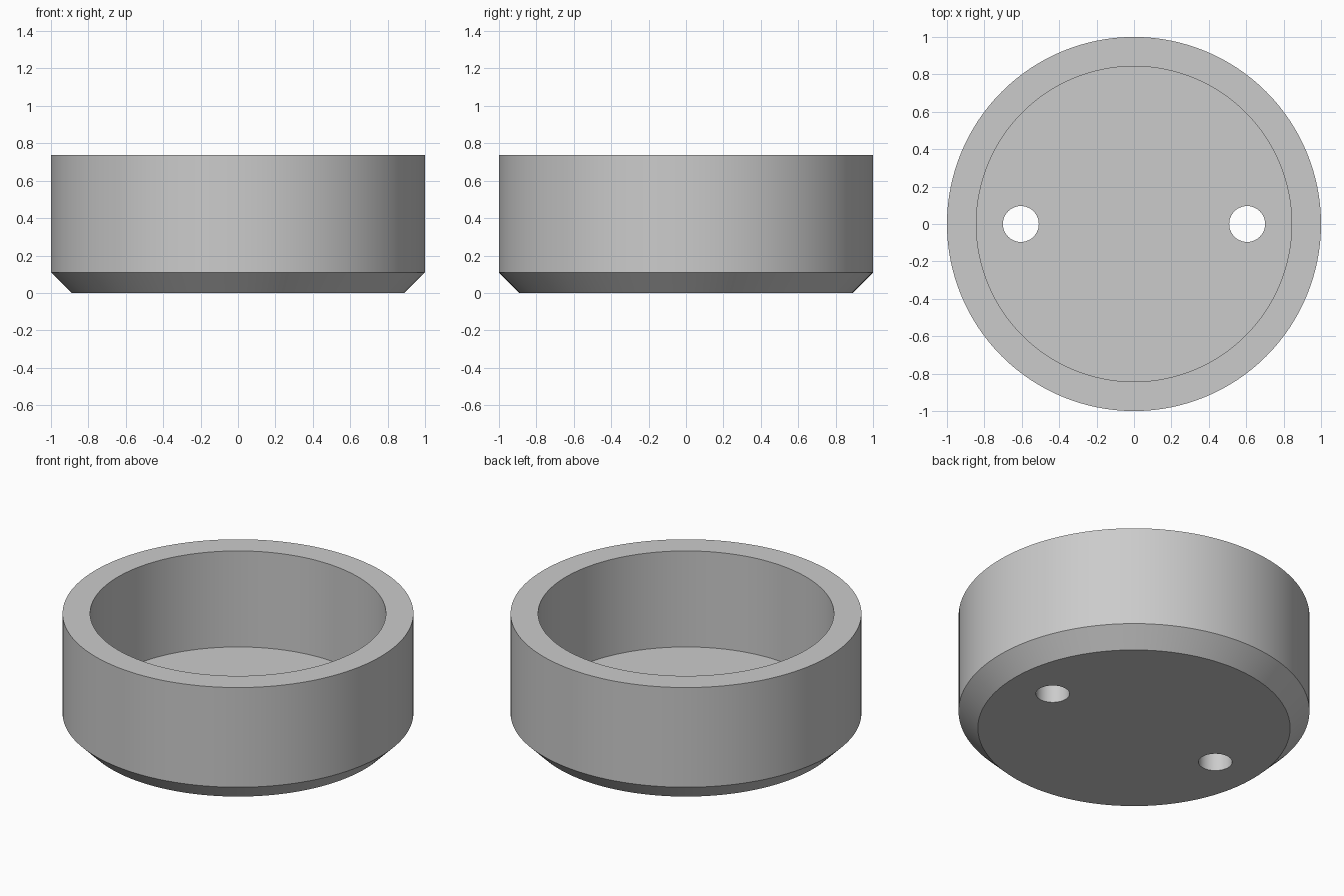
import bpy
import bmesh
import math

default = bpy.data.objects.get("Cube")
if default:
    bpy.data.objects.remove(default, do_unlink=True)

SEGMENTS = 128
HEIGHT, FLOOR, CHAMFER = 0.737, 0.133, 0.11
OUTER, INNER = 1.0, 0.843
HOLE_RADIUS, HOLE_OFFSET = 0.096, 0.605

grey = bpy.data.materials.new("plain grey")
grey.use_nodes = True
colour = (0.6, 0.6, 0.6, 1.0)
grey.diffuse_color = colour
grey.node_tree.nodes["Principled BSDF"].inputs["Base Color"].default_value = colour


def lathe(name, profile, segments, x=0.0):
    """Turn an open (radius, z) profile about z and cap both ends."""
    bm = bmesh.new()
    verts = [bm.verts.new((r, 0, z)) for r, z in profile]
    edges = [bm.edges.new(pair) for pair in zip(verts, verts[1:])]
    bmesh.ops.spin(bm, geom=verts + edges, cent=(0, 0, 0), axis=(0, 0, 1),
                   angle=math.tau, steps=segments)
    bmesh.ops.remove_doubles(bm, verts=bm.verts, dist=1e-4)
    bmesh.ops.holes_fill(bm, edges=[e for e in bm.edges if e.is_boundary], sides=0)
    bmesh.ops.recalc_face_normals(bm, faces=bm.faces)
    mesh = bpy.data.meshes.new(name)
    bm.to_mesh(mesh)
    bm.free()
    mesh.materials.append(grey)
    obj = bpy.data.objects.new(name, mesh)
    obj.location.x = x
    bpy.context.collection.objects.link(obj)
    return obj


# Cup body: chamfered base, straight wall, flat rim and recessed floor
cup = lathe("cup_body", [(OUTER - CHAMFER, 0), (OUTER, CHAMFER), (OUTER, HEIGHT),
                         (INNER, HEIGHT), (INNER, FLOOR)], SEGMENTS)

# Two round holes through the floor
for side, sign in (("left", 1), ("right", -1)):
    cutter = lathe(f"{side}_hole_cutter", [(HOLE_RADIUS, -0.1), (HOLE_RADIUS, FLOOR + 0.1)],
                   48, sign * HOLE_OFFSET)
    cutter.hide_render = True
    cutter.hide_viewport = True
    cutter.display_type = 'WIRE'
    cut = cup.modifiers.new(f"{side}_hole", 'BOOLEAN')
    cut.operation = 'DIFFERENCE'
    cut.solver = 'EXACT'
    cut.object = cutter

# Apply the cuts, remove the cutters and smooth the round walls
bpy.context.view_layer.objects.active = cup
cup.select_set(True)
for modifier in list(cup.modifiers):
    cutter = modifier.object
    bpy.ops.object.modifier_apply(modifier=modifier.name)
    bpy.data.objects.remove(cutter, do_unlink=True)
bpy.ops.object.shade_smooth_by_angle(angle=math.radians(30))
